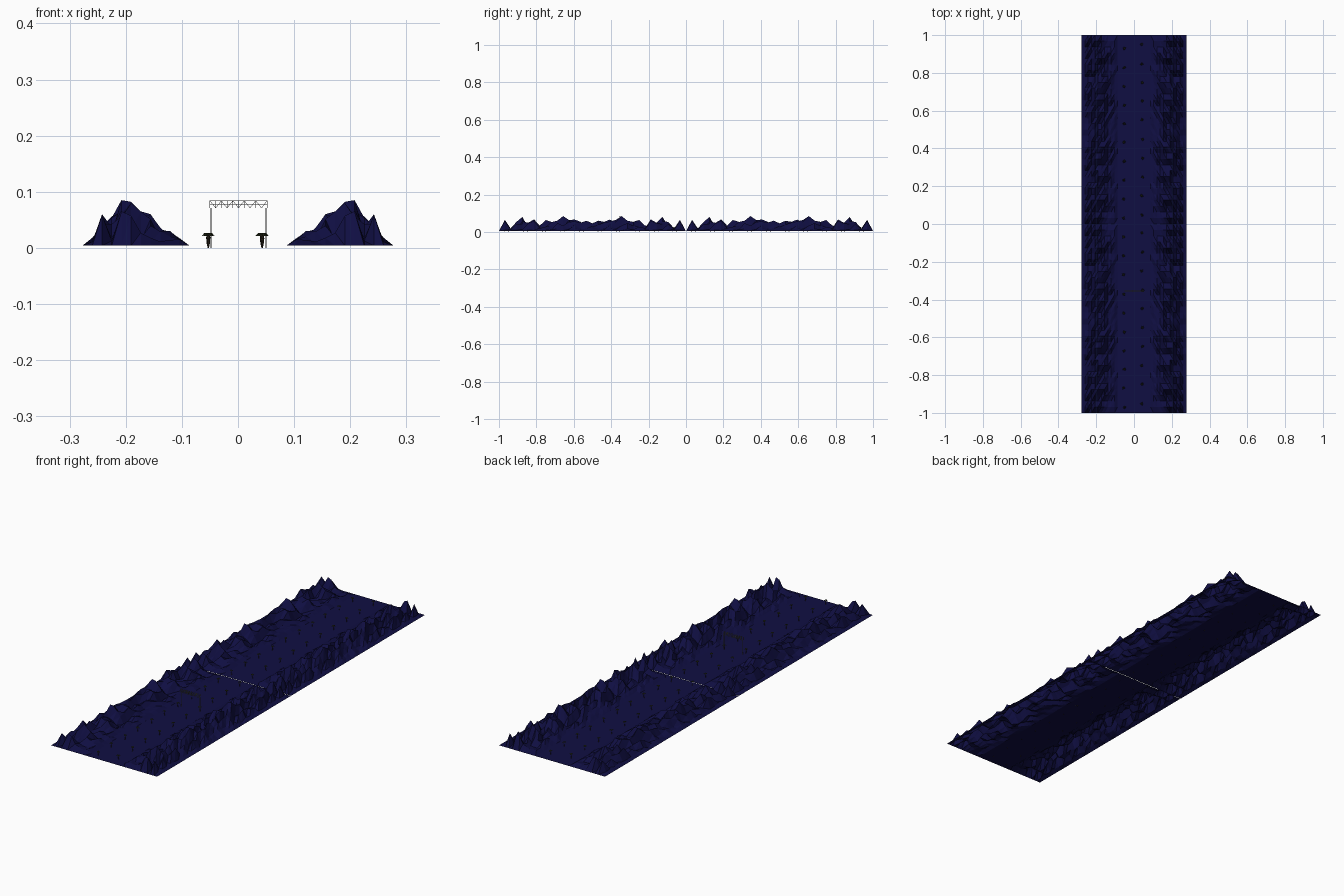
import bpy, math, random
from mathutils import Vector

if "Cube" in bpy.data.objects:
    bpy.data.objects.remove(bpy.data.objects["Cube"])

random.seed(7)

def mat(name, c):
    m = bpy.data.materials.new(name)
    m.diffuse_color = (*c, 1)
    m.use_nodes = True
    m.node_tree.nodes["Principled BSDF"].inputs["Base Color"].default_value = m.diffuse_color
    return m

NAVY = mat("navy ground", (0.005, 0.0045, 0.055))
STEEL = mat("grey steel", (0.12, 0.12, 0.12))
BARK = mat("dark bark", (0.035, 0.025, 0.015))
LEAF = mat("dark leaf", (0.03, 0.04, 0.015))

def mesh_object(name, verts, faces, mats, idx=None):
    me = bpy.data.meshes.new(name)
    me.from_pydata(verts, [], faces)
    for m in mats:
        me.materials.append(m)
    if idx:
        me.polygons.foreach_set("material_index", idx)
    me.update()
    ob = bpy.data.objects.new(name, me)
    bpy.context.collection.objects.link(ob)
    return ob

def tube(verts, faces, a, b, ra, rb, n):
    """Closed straight bar from a to b."""
    a, b = Vector(a), Vector(b)
    q = (b - a).to_track_quat('Z', 'Y')
    s = len(verts)
    for p, r in ((a, ra), (b, rb)):
        for k in range(n):
            t = 2 * math.pi * (k + 0.5) / n
            verts.append(tuple(p + q @ Vector((r * math.cos(t), r * math.sin(t), 0))))
    for k in range(n):
        j = (k + 1) % n
        faces.append((s + k, s + j, s + n + j, s + n + k))
    faces.append(tuple(s + k for k in reversed(range(n))))
    faces.append(tuple(s + n + k for k in range(n)))

# Terrain: height limits per column (from outer edge) and per row (from tile end)
COLS, ROWS, HALF, BASE = 32, 32, 0.277, 0.004
col_max = [0, .014, .056, .052, .081, .078, .061, .056, .032, .026, .013, 0, 0, 0, 0, 0, 0]
row_max = [0, .061, .015, .05, .076, .045, .063, .03, .06, .05, .056, .081, .06, .062, .05, .056, .042]
height = {}
for j in range(17):
    top = random.choice((4, 5))
    for i in range(17):
        f = 1 if i == top else random.uniform(0.12, 1)
        height[i, j] = min(col_max[i], row_max[j]) * f
for i in range(17):            # each column reaches its limit once
    j = 11 if i == 4 else random.choice((4, 6, 8, 13, 15))
    height[i, j] = min(col_max[i], row_max[j])

def terrain(name, y0, y1):
    v, f = [], []
    for j in range(ROWS + 1):
        for i in range(COLS + 1):
            h = height[min(i, COLS - i), min(j, ROWS - j)]
            v.append((-HALF + 2 * HALF * i / COLS, y0 + (y1 - y0) * j / ROWS, BASE + h))
    w = COLS + 1
    for j in range(ROWS):
        for i in range(COLS):
            a, b, c, d = j * w + i, j * w + i + 1, (j + 1) * w + i + 1, (j + 1) * w + i
            f += [(a, b, c), (a, c, d)] if i < COLS // 2 else [(a, b, d), (b, c, d)]
    mesh_object(name, v, f, [NAVY])

terrain("front_valley", -1, -0.001)
terrain("back_valley", 0.001, 1)

# Palm: bent trunk with drooping folded leaves
def palm(name, x, y, turn):
    v, f = [], []
    bend = [(0, 0), (.0022, .009), (.003, .017), (.0025, .0245)]
    ct, st = math.cos(turn), math.sin(turn)
    pts = [Vector((x + d * ct, y + d * st, z)) for d, z in bend]
    for k in range(3):
        tube(v, f, pts[k], pts[k + 1], .0013 - .0002 * k, .0011 - .0002 * k, 5)
    idx = [0] * len(f)
    c = pts[-1]
    for k in range(7):
        t = turn + 2 * math.pi * k / 7
        d, s = Vector((math.cos(t), math.sin(t), 0)), Vector((-math.sin(t), math.cos(t), 0))
        n = len(v)
        up = Vector((0, 0, .0018))
        for p in (c, c + d * .005 + s * .0018, c + d * .005 + up, c + d * .005 - s * .0018,
                  c + d * .0095 - up * 2):
            v.append(tuple(p))
        f += [(n, n + 2, n + 1), (n, n + 3, n + 2), (n + 1, n + 2, n + 4), (n + 2, n + 3, n + 4)]
        idx += [1] * 4
    mesh_object(name, v, f, [BARK, LEAF], idx)

for k in range(20):
    y = -0.95 + 0.1 * k
    palm(f"left_palm_{k}", -0.053, y - 0.02, random.uniform(0, 6.28))
    palm(f"right_palm_{k}", 0.043, y, random.uniform(0, 6.28))

# Gantry over the road: two posts and a lattice beam
GY, D, XL, XR, Z0, Z1 = -0.355, .004, -.050, .052, .071, .084
v, f = [], []
for x in (-.048, .050):
    tube(v, f, (x, GY, 0), (x, GY, Z0), .0014, .0014, 6)
mesh_object("gantry_posts", v, f, [STEEL])

v, f = [], []
R, N = .0005, 10
bar = lambda a, b: tube(v, f, a, b, R, R, 4)
for y in (GY - D, GY + D):
    for z in (Z0, (Z0 + Z1) / 2, Z1):
        bar((XL, y, z), (XR, y, z))
    for k in range(N + 1):
        x = XL + (XR - XL) * k / N
        bar((x, y, Z0), (x, y, Z1))
        if k < N:
            xn = XL + (XR - XL) * (k + 1) / N
            za, zb = (Z0, Z1) if k % 2 else (Z1, Z0)
            bar((x, y, za), (xn, y, zb))
for k in range(N + 1):
    x = XL + (XR - XL) * k / N
    for z in (Z0, Z1):
        bar((x, GY - D, z), (x, GY + D, z))
mesh_object("gantry_truss", v, f, [STEEL])
